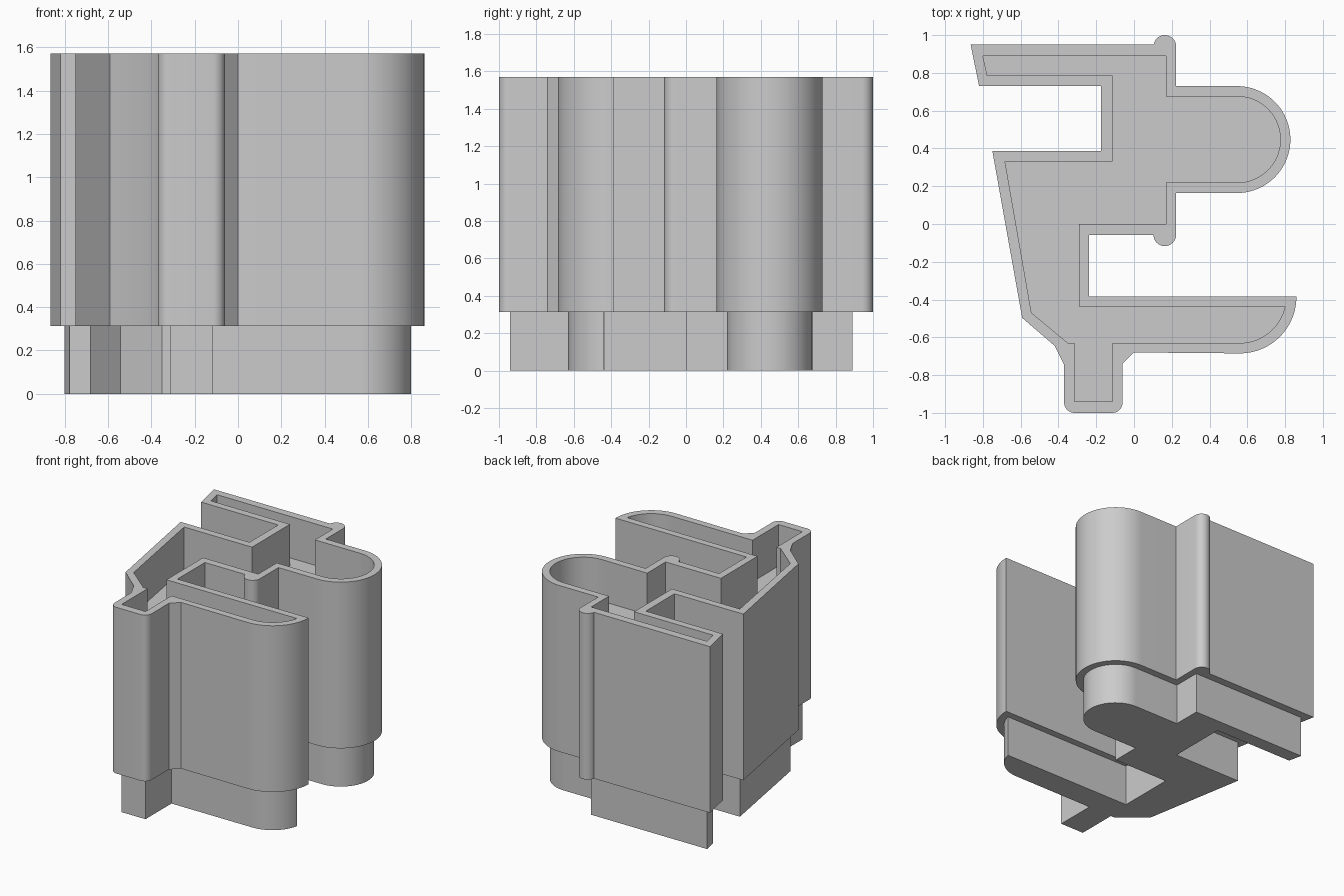
import bpy, bmesh, math

if "Cube" in bpy.data.objects:
    bpy.data.objects.remove(bpy.data.objects["Cube"], do_unlink=True)

STEP = 0.314            # height of the plug and depth of the recess
TOP = 1.57


def arc(cx, cy, r, a0, a1, n):
    """Points on a circle from angle a0 to a1 in degrees."""
    angles = [math.radians(a0 + (a1 - a0) * i / n) for i in range(n + 1)]
    return [(cx + r * math.cos(a), cy + r * math.sin(a)) for a in angles]


# Outer outline of the body, clockwise from the back right corner
outer = (
    [(-0.865, 0.95)]
    + arc(0.163, 0.94, 0.06, 170, 0, 16)           # back bead
    + [(0.223, 0.73)]
    + arc(0.545, 0.447, 0.283, 90, -90, 40)        # round lobe
    + [(0.223, 0.164)]
    + arc(0.163, -0.057, 0.06, 0, -180, 16)        # inner bead
    + [(-0.237, -0.057), (-0.237, -0.385)]
    + arc(0.56, -0.385, 0.3, 0, -90, 24)           # quarter-round arm
    + [(0, -0.68), (-0.06, -0.74)]
    + arc(-0.115, -0.945, 0.055, 0, -90, 8)        # rounded foot
    + arc(-0.315, -0.945, 0.055, -90, -180, 8)
    + [(-0.37, -0.745), (-0.42, -0.645), (-0.592, -0.497),
       (-0.75, 0.387), (-0.175, 0.387), (-0.175, 0.73), (-0.82, 0.73)]
)

# Inner outline, shared by the plug and the recess
inner = (
    [(-0.8, 0.89), (0.17, 0.89), (0.17, 0.675)]
    + arc(0.547, 0.447, 0.228, 90, -90, 40)
    + [(0.17, 0.22), (0.17, 0), (-0.292, 0), (-0.292, -0.437)]
    + arc(0.56, -0.385, 0.245, -12.5, -90, 24)
    + [(-0.115, -0.63), (-0.115, -0.94), (-0.315, -0.94), (-0.315, -0.63),
       (-0.35, -0.63), (-0.543, -0.47), (-0.683, 0.332),
       (-0.115, 0.332), (-0.115, 0.785), (-0.777, 0.785)]
)

bm = bmesh.new()


def ring(points, z):
    return [bm.verts.new((x, y, z)) for x, y in points]


def wall(low, high):
    for i in range(len(low)):
        bm.faces.new((low[i - 1], low[i], high[i], high[i - 1]))


def rim(a, b):
    """Flat ledge between two closed outlines."""
    edges = [bm.edges.get((r[i - 1], r[i])) for r in (a, b) for i in range(len(r))]
    bmesh.ops.triangle_fill(bm, use_beauty=True, edges=edges)


# Plug, body and recess as one closed shell
plug_low, plug_high = ring(inner, 0), ring(inner, STEP)
body_low, body_high = ring(outer, STEP), ring(outer, TOP)
floor, mouth = ring(inner, TOP - STEP), ring(inner, TOP)
for low, high in ((plug_low, plug_high), (body_low, body_high), (floor, mouth)):
    wall(low, high)
rim(plug_high, body_low)
rim(mouth, body_high)
bm.faces.new(plug_low)
bm.faces.new(floor)
bmesh.ops.recalc_face_normals(bm, faces=bm.faces[:])

mesh = bpy.data.meshes.new("stacking_block")
bm.to_mesh(mesh)
bm.free()
block = bpy.data.objects.new("stacking_block", mesh)
bpy.context.collection.objects.link(block)

# Plain grey
grey = bpy.data.materials.new("light_grey")
grey.use_nodes = True
colour = (0.6, 0.6, 0.6, 1)
grey.diffuse_color = colour
grey.node_tree.nodes["Principled BSDF"].inputs["Base Color"].default_value = colour
mesh.materials.append(grey)

# Smooth curves, sharp corners
bpy.ops.object.select_all(action="DESELECT")
block.select_set(True)
bpy.context.view_layer.objects.active = block
bpy.ops.object.shade_smooth_by_angle(angle=math.radians(25))
